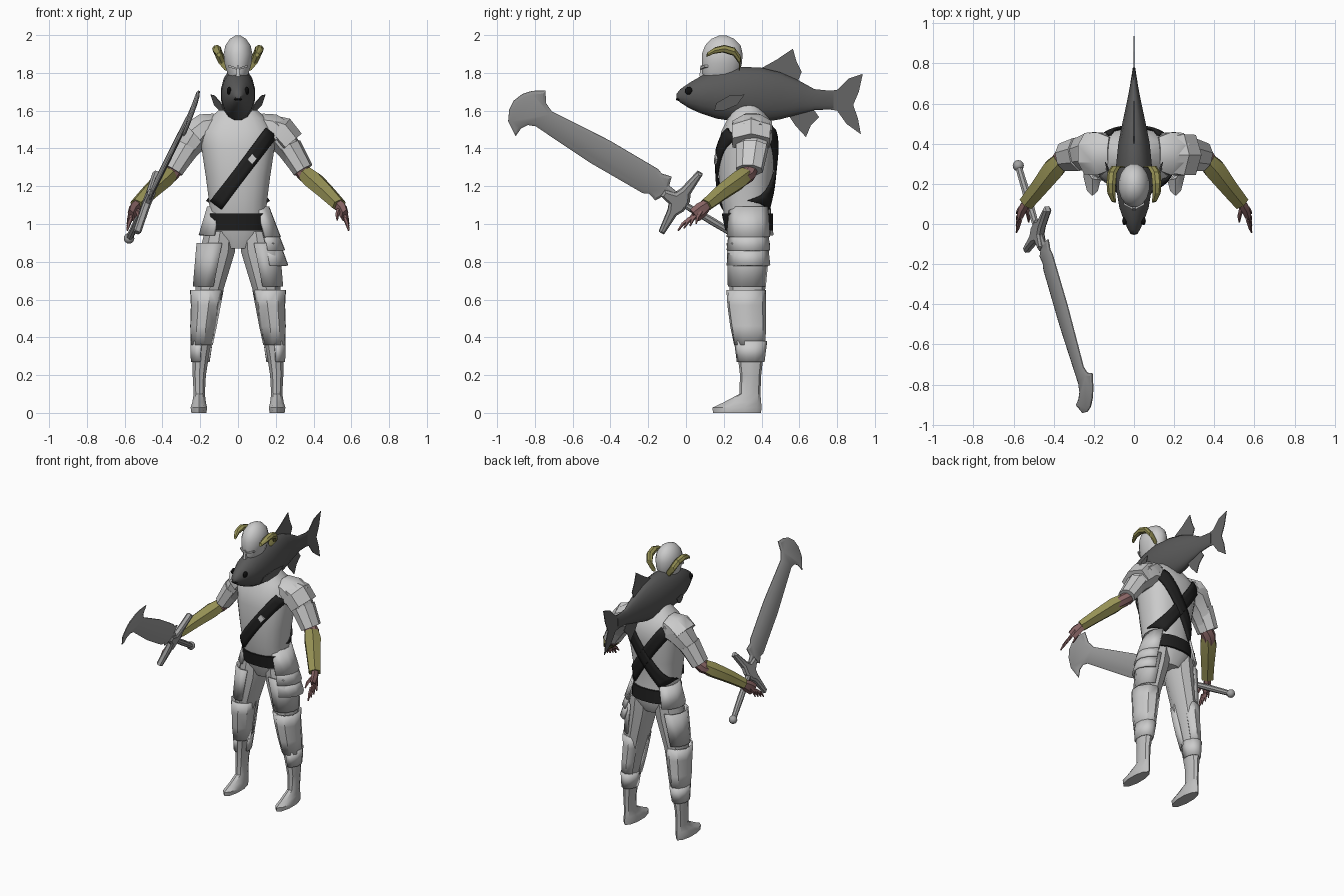
import bpy, bmesh, math
from mathutils import Vector as V

def mat(name, r, g=None, b=None):
    m = bpy.data.materials.new(name)
    m.diffuse_color = (r, r if g is None else g, r if b is None else b, 1)
    return m

ARMOUR = mat("pale armour", 0.60)
CLOTH = mat("pale cloth", 0.52)
FISH = mat("dark fish", 0.10)
FIN = mat("fin grey", 0.13)
BELT = mat("black leather", 0.015)
STEEL = mat("steel", 0.36)
OLIVE = mat("olive horn", 0.30, 0.28, 0.09)
SKIN = mat("dull red skin", 0.25, 0.13, 0.13)
EYE = mat("eye black", 0.005)

def finish(name, bm, m, mirror=False, solid=0, angle=35):
    bmesh.ops.recalc_face_normals(bm, faces=bm.faces)
    me = bpy.data.meshes.new(name)
    bm.to_mesh(me)
    bm.free()
    ob = bpy.data.objects.new(name, me)
    bpy.context.collection.objects.link(ob)
    me.materials.append(m)
    bpy.context.view_layer.objects.active = ob
    for o in bpy.context.selected_objects:
        o.select_set(False)
    ob.select_set(True)
    bpy.ops.object.shade_smooth_by_angle(angle=math.radians(angle))
    if solid:
        s = ob.modifiers.new("thickness", 'SOLIDIFY')
        s.thickness, s.offset = solid, 0
    if mirror:
        ob.modifiers.new("mirror", 'MIRROR')
    return ob

def skin_rings(name, rings, m, closed=True, **kw):
    bm = bmesh.new()
    vs = [[bm.verts.new(p) for p in r] for r in rings]
    n = len(vs[0])
    for a, b in zip(vs, vs[1:]):
        for i in range(n if closed else n - 1):
            j = (i + 1) % n
            bm.faces.new((a[i], a[j], b[j], b[i]))
    if closed:
        bm.faces.new(vs[0])
        bm.faces.new(vs[-1])
    return finish(name, bm, m, **kw)

def sp(c, e):
    return math.copysign(abs(c) ** e, c)

def loft(name, secs, m, n=8, e=1.0, arc=None, **kw):
    """Horizontal sections (z, cx, cy, rx, ry); arc in degrees gives an open plate."""
    if arc:
        angs = [math.radians(arc[0] + (arc[1] - arc[0]) * i / n) for i in range(n + 1)]
    else:
        angs = [2 * math.pi * (i + 0.5) / n for i in range(n)]
    rings = [[V((cx + rx * sp(math.cos(a), e), cy + ry * sp(math.sin(a), e), z)) for a in angs]
             for z, cx, cy, rx, ry in secs]
    return skin_rings(name, rings, m, closed=not arc, **kw)

def tube(name, path, m, n=8, axis=None, **kw):
    """Sections (point, rx, ry) across a path."""
    pts = [V(p[0]) for p in path]
    rings = []
    for i, (p, rx, ry) in enumerate(path):
        d = V(axis) if axis else pts[min(i + 1, len(pts) - 1)] - pts[max(i - 1, 0)]
        s = d.cross(V((0, 0, 1))).normalized()
        u = s.cross(d).normalized()
        rings.append([pts[i] + s * rx * math.cos(2 * math.pi * (k + .5) / n)
                      + u * ry * math.sin(2 * math.pi * (k + .5) / n) for k in range(n)])
    return skin_rings(name, rings, m, **kw)

def plate(name, pts, thick, m, bevel=0, depth=0, **kw):
    """Flat outline given a thickness vector, optionally with raised bevelled faces."""
    bm = bmesh.new()
    t = V(thick) / 2
    a = [bm.verts.new(V(p) - t) for p in pts]
    b = [bm.verts.new(V(p) + t) for p in pts]
    caps = [bm.faces.new(a[::-1]), bm.faces.new(b)]
    for i in range(len(a)):
        j = (i + 1) % len(a)
        bm.faces.new((a[i], a[j], b[j], b[i]))
    bmesh.ops.recalc_face_normals(bm, faces=bm.faces)
    if bevel:
        for f in caps:
            bmesh.ops.inset_region(bm, faces=[f], thickness=bevel, depth=depth, use_even_offset=False)
    return finish(name, bm, m, angle=20, **kw)

def ball(name, c, r, m, **kw):
    bm = bmesh.new()
    bmesh.ops.create_uvsphere(bm, u_segments=12, v_segments=8, radius=1)
    for v in bm.verts:
        v.co = V(c) + V((v.co.x * r[0], v.co.y * r[1], v.co.z * r[2]))
    return finish(name, bm, m, **kw)

# torso: z, half width, front y, back y
T = [(.87, .08, .26, .41), (.95, .155, .225, .45), (1.05, .15, .2, .45), (1.12, .155, .185, .445),
     (1.25, .172, .172, .46), (1.4, .195, .17, .475), (1.49, .2, .185, .475), (1.56, .15, .22, .44),
     (1.63, .075, .26, .39)]
E = 0.82
loft("torso", [(z, 0, (f + b) / 2, w, (b - f) / 2) for z, w, f, b in T], ARMOUR, n=20, e=E)

def surf(x, z, front):
    for p, q in zip(T, T[1:]):
        if p[0] <= z <= q[0]:
            k = (z - p[0]) / (q[0] - p[0])
            w, f, b = (p[i] + (q[i] - p[i]) * k for i in (1, 2, 3))
            h = max(0, 1 - min(1, abs(x / w)) ** (2 / E)) ** (E / 2) * (b - f) / 2 + .01
            return (f + b) / 2 + (-h if front else h)

# straps hugging the torso
def strap(name, a, b, front, w=.036):
    dx, dz = b[0] - a[0], b[1] - a[1]
    l = math.hypot(dx, dz)
    rings = []
    for i in range(15):
        x, z = a[0] + dx * i / 14, a[1] + dz * i / 14
        row = []
        for k in (-1, -.33, .33, 1):
            px, pz = x - dz / l * w * k, z + dx / l * w * k
            row.append(V((px, surf(px, pz, front), pz)))
        rings.append(row)
    skin_rings(name, rings, BELT, closed=False, solid=.014)

strap("chest_strap", (.175, 1.485), (-.115, 1.1), True)
strap("back_strap_a", (.15, 1.5), (-.13, 1.1), False, .04)
strap("back_strap_b", (-.15, 1.5), (.13, 1.1), False, .04)
plate("strap_buckle", [(.05, .158, 1.34), (.075, .16, 1.315), (.1, .166, 1.345), (.075, .163, 1.37)],
      (0, .02, 0), ARMOUR)
loft("belt", [(.965, 0, .335, .163, .128), (1.055, 0, .325, .16, .137)], BELT, n=20, e=E)

# hip plates: one on the right hip, three stacked on the other
loft("hip_plate", [(1.09, 0, .34, -.16, .13), (.94, 0, .34, -.205, .15)], ARMOUR, n=5, arc=(-52, 52), solid=.014)
for i, (z0, z1, r0, r1) in enumerate([(1.09, .93, .16, .222), (.96, .86, .205, .245), (.88, .78, .225, .262)]):
    loft(f"tasset_{i+1}", [(z0, 0, .335, r0, .135), (z1, 0, .335, r1, .15)], ARMOUR, n=5,
         arc=(-50, 45), solid=.014)

# legs with feet, and greaves
loft("legs", [(0, .207, .27, .042, .127), (.028, .207, .27, .046, .13), (.055, .206, .298, .038, .1),
              (.1, .205, .338, .031, .056), (.2, .205, .342, .037, .056), (.3, .198, .342, .046, .068),
              (.5, .175, .33, .062, .082), (.65, .152, .325, .078, .094), (.85, .11, .33, .098, .106),
              (.96, .095, .335, .085, .105)], CLOTH, n=10, mirror=True)
loft("thigh_plates", [(.67, .157, .322, .08, .098), (.9, .118, .33, .1, .112)], CLOTH, n=6,
     arc=(-110, 80), solid=.01, mirror=True)
loft("greaves", [(.36, .193, .337, .054, .078), (.46, .184, .328, .066, .09), (.57, .172, .32, .075, .097),
                 (.65, .167, .318, .085, .1)], ARMOUR, n=8, arc=(-180, 135), solid=.012, mirror=True)
loft("calf_bands", [(.27, .2, .342, .046, .068), (.38, .193, .342, .056, .082)], ARMOUR, n=8,
     arc=(-90, 200), solid=.012, mirror=True)

# arms
tube("upper_arms", [((.13, .36, 1.5), .1, .08), ((.21, .36, 1.475), .105, .085), ((.27, .35, 1.4), .085, .066),
                    ((.315, .34, 1.325), .07, .055)], CLOTH, mirror=True)
tube("arm_guards", [((.27, .35, 1.41), .09, .068), ((.345, .335, 1.285), .075, .056)], ARMOUR, mirror=True)
tube("elbows", [((.32, .34, 1.3), .045, .04), ((.36, .325, 1.26), .048, .042), ((.41, .27, 1.22), .04, .038)],
     SKIN, mirror=True)
tube("bracers", [((.362, .315, 1.262), .05, .045), ((.40, .275, 1.23), .06, .052), ((.47, .185, 1.165), .05, .045),
                 ((.535, .105, 1.1), .043, .036)], OLIVE, n=6, mirror=True)
tube("palms", [((.53, .115, 1.105), .025, .03), ((.552, .08, 1.075), .024, .042), ((.565, .045, 1.045), .018, .04)],
     SKIN, n=6, mirror=True)
for i in range(4):
    k = i - 1.5
    a = V((.566, .05 + k * .02, 1.048 - k * -.012))
    tube(f"fingers_{i+1}", [(a, .011, .011), (a + V((.012, -.028 + k * .006, -.03)), .01, .01),
                            (a + V((.02, -.045 + k * .012, -.065)), .004, .004)], SKIN, n=5, mirror=True)
tube("thumbs", [((.535, .08, 1.075), .013, .013), ((.525, .04, 1.05), .011, .011), ((.525, .01, 1.02), .004, .004)],
     SKIN, n=5, mirror=True)

# shoulder plates, larger on one side
tube("shoulder_plates", [((.12, .35, 1.53), .09, .06), ((.17, .35, 1.52), .115, .075), ((.225, .35, 1.47), .112, .088)],
     ARMOUR, n=8, mirror=True)
tube("large_shoulder_plate", [((.17, .345, 1.52), .105, .06), ((.225, .345, 1.495), .118, .08),
                              ((.28, .345, 1.43), .115, .075)], ARMOUR, n=6)

# head with neck, nose, brows
loft("head", [(1.56, 0, .3, .055, .06), (1.7, 0, .24, .052, .06), (1.76, 0, .18, .042, .08), (1.80, 0, .185, .058, .1),
              (1.85, 0, .19, .073, .108), (1.90, 0, .192, .078, .11), (1.945, 0, .195, .068, .096),
              (1.98, 0, .195, .044, .062), (1.997, 0, .195, .015, .022)], ARMOUR, n=16, angle=50)
loft("nose", [(1.78, 0, .085, .014, .02), (1.84, 0, .085, .007, .012)], ARMOUR, n=4)
plate("brows", [(.008, .083, 1.828), (.05, .105, 1.842), (.052, .108, 1.83), (.008, .083, 1.818)],
      (0, .02, 0), CLOTH, mirror=True)

# curled horns
tube("horns", [((.06, .285, 1.83), .018, .02), ((.09, .285, 1.87), .022, .022), ((.108, .255, 1.912), .024, .022),
               ((.113, .2, 1.928), .024, .021), ((.112, .15, 1.918), .021, .018), ((.1, .11, 1.895), .012, .012)],
     OLIVE, n=7, axis=(0.15, -1, .2), mirror=True, angle=20)

# fish body: y, top z, bottom z, half width
F = [(-.05, 1.69, 1.66, .014), (-.03, 1.715, 1.642, .03), (.02, 1.75, 1.61, .052), (.08, 1.785, 1.583, .074),
     (.16, 1.815, 1.556, .088), (.28, 1.836, 1.536, .092), (.4, 1.83, 1.535, .08), (.5, 1.805, 1.552, .06),
     (.6, 1.76, 1.58, .038), (.68, 1.715, 1.602, .022), (.78, 1.705, 1.606, .006)]
tube("fish_body", [((0, y, (t + b) / 2), w, (t - b) / 2) for y, t, b, w in F], FISH, n=16, axis=(0, 1, 0), angle=50)

def fin(name, pts):
    plate(name, [(0, y, z) for y, z in pts], (.005, 0, 0), FIN)

fin("tail_fin", [(.76, 1.705), (.8, 1.71), (.86, 1.77), (.936, 1.795), (.915, 1.7), (.885, 1.63), (.91, 1.56),
                 (.926, 1.475), (.85, 1.53), (.8, 1.6), (.76, 1.606)])
fin("dorsal_fin", [(.39, 1.82), (.48, 1.87), (.566, 1.928), (.585, 1.86), (.612, 1.805), (.59, 1.75), (.45, 1.78)])
fin("belly_fin", [(.54, 1.58), (.58, 1.52), (.635, 1.46), (.66, 1.52), (.705, 1.565), (.67, 1.615)])
plate("side_fins", [(.075, .15, 1.6), (.09, .16, 1.64), (.125, .23, 1.68), (.143, .31, 1.685), (.125, .27, 1.63),
                    (.095, .2, 1.6)], (.005, 0, 0), FIN, mirror=True)
ball("fish_eyes", (.047, .015, 1.705), (.012, .021, .021), EYE, mirror=True)
ball("fish_mouth", (0, -.04, 1.66), (.022, .014, .007), EYE)

# sword, laid out along its blade (u) and guard (v) directions
D = V((.238, -.85, .4715)).normalized()
W = V((.26, .547, .794))
W = (W - D * W.dot(D)).normalized()
N = D.cross(W)
G = V((-.482, -.03, 1.115))

def S(u, v):
    return G + D * u + W * v

blade = [(.04, .04), (.1, .05), (.116, .1), (.17, .088), (.2, .1), (.51, .108), (.86, .094), (.91, .118), (.95, .178),
         (1.01, .14), (1.045, .1), (1.065, .045), (1.06, -.01), (1.03, -.07), (.952, -.122), (.95, -.07),
         (.93, -.035), (.89, -.02), (.53, -.05), (.2, -.056), (.17, -.042), (.121, -.057), (.1, -.02), (.04, -.03)]
plate("sword_blade", [S(*p) for p in blade], N * .005, STEEL, bevel=.018, depth=.006)
half = [(.012, .196), (.035, .07), (.05, .035), (.11, .02)]
back = [(-.04, .03), (-.02, .07), (-.018, .196)]
guard = half + [(u, -v) for u, v in half[::-1]] + [(u, -v) for u, v in back[::-1]] + back
plate("sword_guard", [S(*p) for p in guard], N * .022, STEEL, bevel=.014, depth=.01)
tube("sword_grip", [(S(-.37, -.012), .018, .018), (S(-.2, -.006), .021, .021), (S(0, 0), .017, .017)], STEEL)
ball("sword_pommel", S(-.385, -.012), (.028, .028, .028), STEEL)
